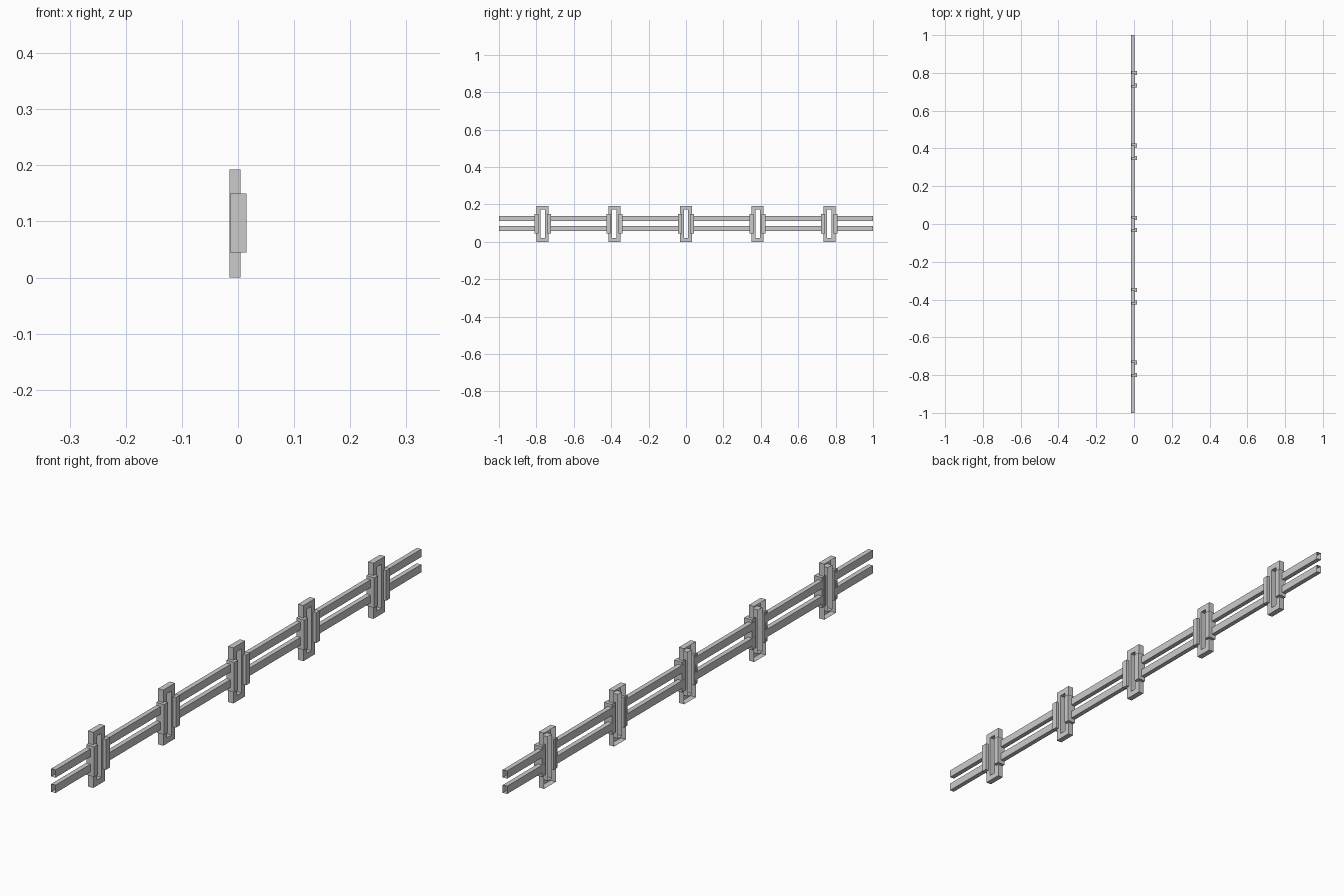
import bpy, bmesh

if "Cube" in bpy.data.objects:
    bpy.data.objects.remove(bpy.data.objects["Cube"])

XB = -0.0155           # back plane
FRAME_X = 0.0045       # front of the post frames
HEIGHT = 0.1925
POSTS = [i * 0.383 for i in range(-2, 3)]


def finish(name, bm):
    bmesh.ops.remove_doubles(bm, verts=bm.verts, dist=1e-5)
    mesh = bpy.data.meshes.new(name)
    bm.to_mesh(mesh)
    bm.free()
    obj = bpy.data.objects.new(name, mesh)
    bpy.context.collection.objects.link(obj)
    return obj


def box(name, x, y, z, open_sides=()):
    """Box from ranges; open_sides lists outward (axis, sign) faces to leave out."""
    bm = bmesh.new()
    bmesh.ops.create_cube(bm, size=1)
    drop = [f for f in bm.faces for a, s in open_sides if f.normal[a] * s > 0.9]
    bmesh.ops.delete(bm, geom=drop, context='FACES')
    for v in bm.verts:
        v.co = [r[0] + (c + 0.5) * (r[1] - r[0]) for c, r in zip(v.co, (x, y, z))]
    return finish(name, bm)


def frame(name, yc):
    """Slotted post frame: front ring, outer and slot walls, open at the back."""
    def loop(hw, z0, z1, x):
        return [bm.verts.new((x, yc + y, z))
                for y, z in ((-hw, z0), (hw, z0), (hw, z1), (-hw, z1))]
    bm = bmesh.new()
    loops = [loop(0.032, 0, HEIGHT, XB), loop(0.032, 0, HEIGHT, FRAME_X),
             loop(0.012, 0.02, HEIGHT - 0.02, FRAME_X), loop(0.012, 0.02, HEIGHT - 0.02, XB)]
    for a, b in zip(loops, loops[1:]):
        for i in range(4):
            j = (i + 1) % 4
            bm.faces.new((a[i], a[j], b[j], b[i]))
    return finish(name, bm)


# Post frames with a clamp block on each side
for n, yc in enumerate(POSTS, 1):
    frame(f"post_frame_{n}", yc)
    for side, s in (("left", -1), ("right", 1)):
        ys = sorted((yc + s * 0.022, yc + s * 0.043))
        box(f"clamp_{side}_{n}", (XB + 0.001, 0.0154), ys, (0.045, 0.1495))

# Two hollow rails, split at the posts and open at the ends
stops = [-1] + [p + s * 0.028 for p in POSTS for s in (-1, 1)] + [1]
for level, z in (("lower", (0.059, 0.086)), ("upper", (0.112, 0.139))):
    for n in range(0, len(stops), 2):
        box(f"{level}_rail_{n // 2 + 1}", (XB + 0.0005, 0.0015),
            (stops[n], stops[n + 1]), z, ((1, -1), (1, 1)))
